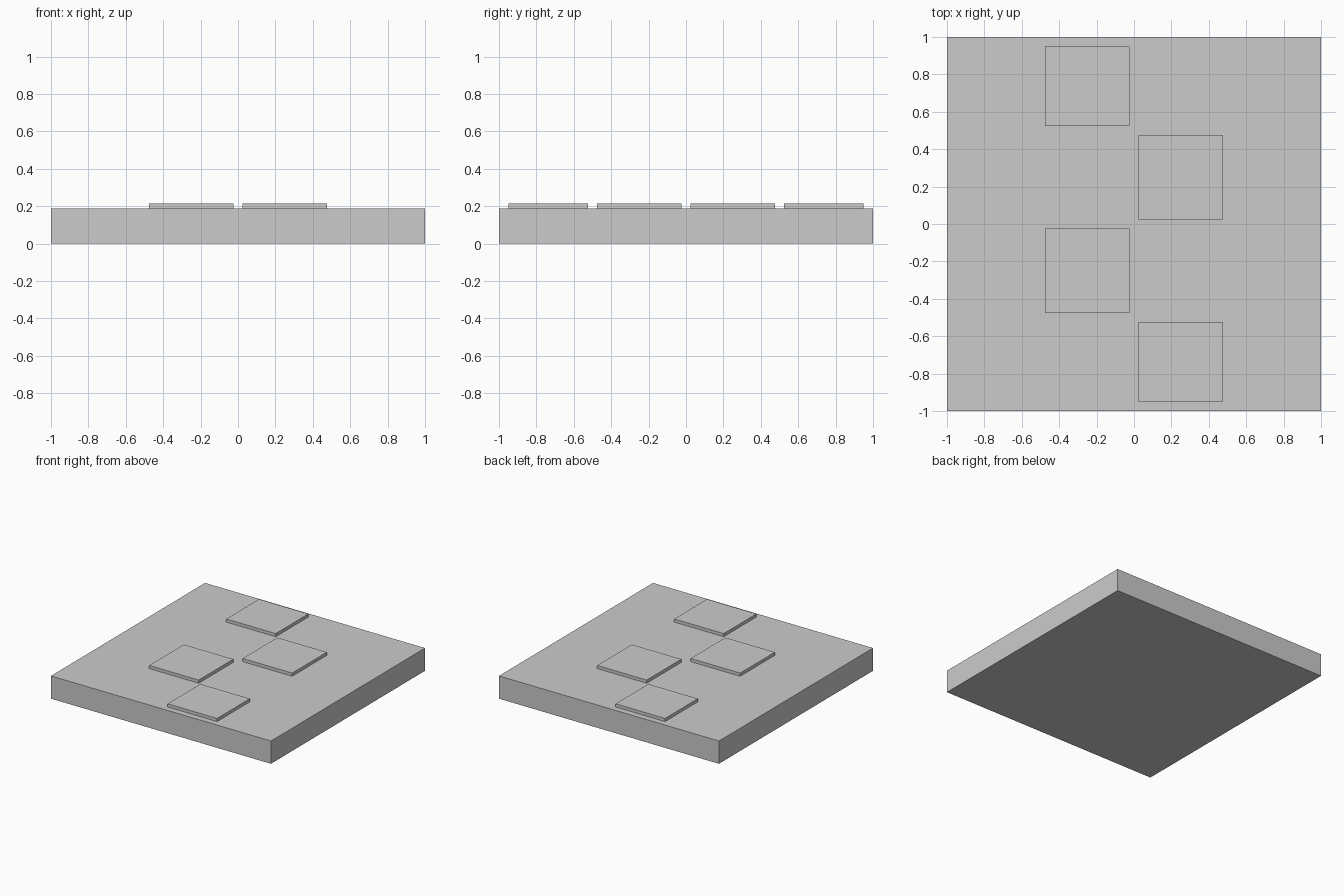
import bpy

if "Cube" in bpy.data.objects:
    bpy.data.objects.remove(bpy.data.objects["Cube"])

BASE_TOP = 0.187
PAD_TOP = 0.213


def box(name, x0, x1, y0, y1, z0, z1):
    bpy.ops.mesh.primitive_cube_add(
        size=1, location=((x0 + x1) / 2, (y0 + y1) / 2, (z0 + z1) / 2))
    ob = bpy.context.object
    ob.name = name
    ob.scale = (x1 - x0, y1 - y0, z1 - z0)
    bpy.ops.object.transform_apply(location=False, rotation=False, scale=True)
    return ob


# Square base slab
box("base_slab", -1, 1, -1, 1, 0, BASE_TOP)

# Staggered raised pads, two left of centre and two right, back to front
rows = [(0.525, 0.95), (0.025, 0.475), (-0.475, -0.025), (-0.95, -0.525)]
for i, (y0, y1) in enumerate(rows):
    x0, x1 = (-0.475, -0.025) if i % 2 == 0 else (0.025, 0.475)
    box(f"raised_pad_{i + 1}", x0, x1, y0, y1, BASE_TOP, PAD_TOP)
